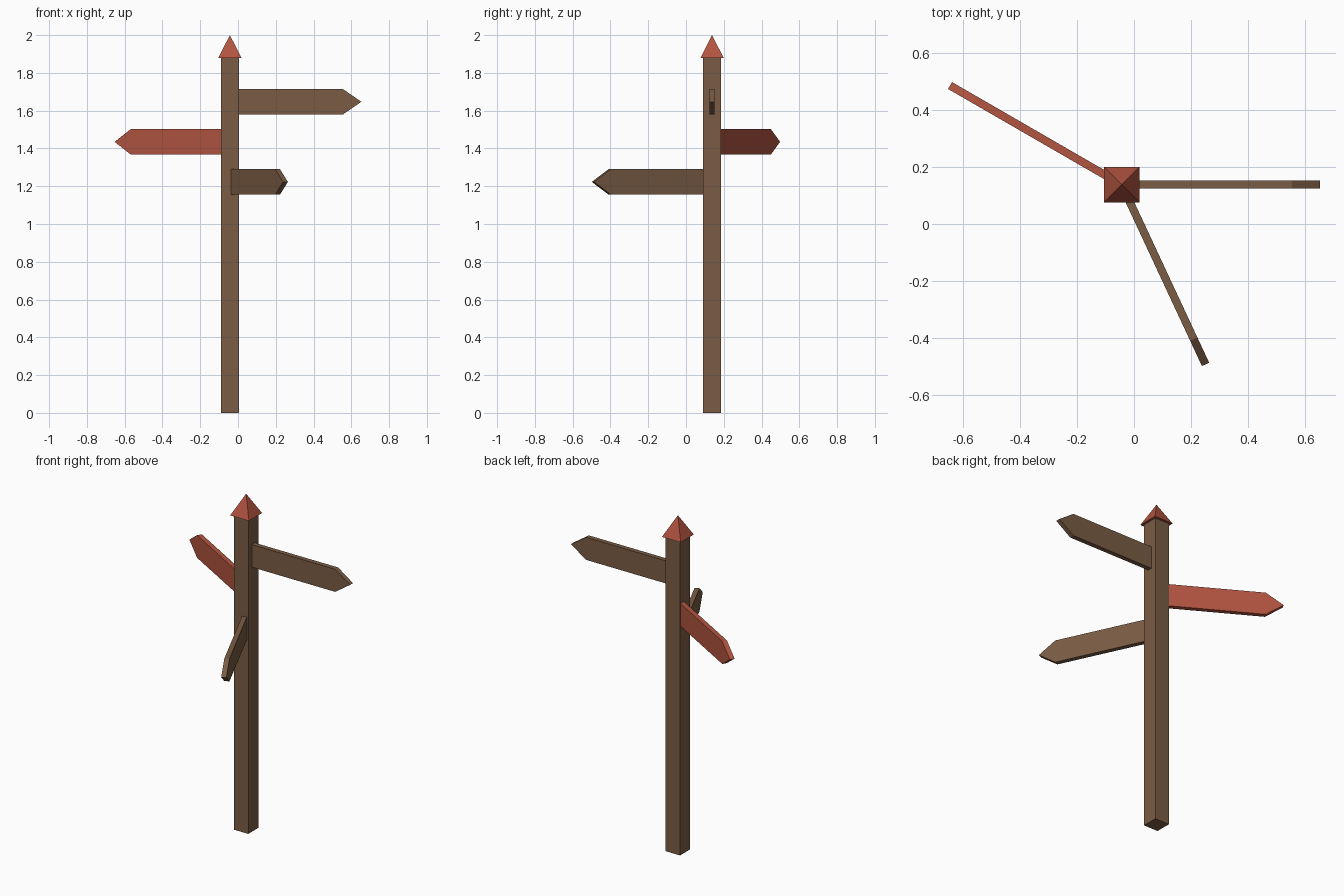
import bpy, bmesh, math
from mathutils import Matrix

if "Cube" in bpy.data.objects:
    bpy.data.objects.remove(bpy.data.objects["Cube"])

CX, CY = -0.043, 0.138          # post axis
POST_W, CAP_W = 0.095, 0.124
CAP_Z, TOP_Z = 1.878, 2.0
SIGN_LEN, SHOULDER, SIGN_H, SIGN_T = 0.696, 0.598, 0.135, 0.028


def material(name, rgb):
    m = bpy.data.materials.new(name)
    m.diffuse_color = (*rgb, 1)
    m.use_nodes = True
    m.node_tree.nodes["Principled BSDF"].inputs["Base Color"].default_value = m.diffuse_color
    return m


wood = material("brown wood", (0.195, 0.107, 0.058))
red = material("red paint", (0.445, 0.089, 0.051))


def make_object(name, bm, mat, loc, angle=0):
    bmesh.ops.recalc_face_normals(bm, faces=bm.faces)
    me = bpy.data.meshes.new(name)
    bm.to_mesh(me)
    bm.free()
    me.materials.append(mat)
    ob = bpy.data.objects.new(name, me)
    ob.location = loc
    ob.rotation_euler.z = angle
    bpy.context.collection.objects.link(ob)
    return ob


# square post
bm = bmesh.new()
bmesh.ops.create_cube(bm, size=1, matrix=Matrix.Diagonal((POST_W, POST_W, CAP_Z, 1)))
make_object("post", bm, wood, (CX, CY, CAP_Z / 2))

# pyramid cap
bm = bmesh.new()
bmesh.ops.create_cone(bm, cap_ends=True, segments=4, radius1=CAP_W / math.sqrt(2),
                      radius2=0, depth=TOP_Z - CAP_Z,
                      matrix=Matrix.Rotation(math.pi / 4, 4, 'Z'))
bmesh.ops.remove_doubles(bm, verts=bm.verts, dist=1e-5)
make_object("post_cap", bm, red, (CX, CY, (CAP_Z + TOP_Z) / 2))


# pointed boards, starting inside the post
def sign(name, z, degrees, mat):
    h = SIGN_H / 2
    outline = [(0, -h), (SHOULDER, -h), (SIGN_LEN, 0), (SHOULDER, h), (0, h)]
    bm = bmesh.new()
    face = bm.faces.new([bm.verts.new((x, -SIGN_T / 2, y)) for x, y in outline])
    ext = bmesh.ops.extrude_face_region(bm, geom=[face], use_keep_orig=True)
    verts = [v for v in ext["geom"] if isinstance(v, bmesh.types.BMVert)]
    bmesh.ops.translate(bm, verts=verts, vec=(0, SIGN_T, 0))
    make_object(name, bm, mat, (CX, CY, z), math.radians(degrees))


for args in (("upper_sign", 1.647, 0, wood),
             ("middle_sign", 1.435, 150, red),
             ("lower_sign", 1.223, -65, wood)):
    sign(*args)
